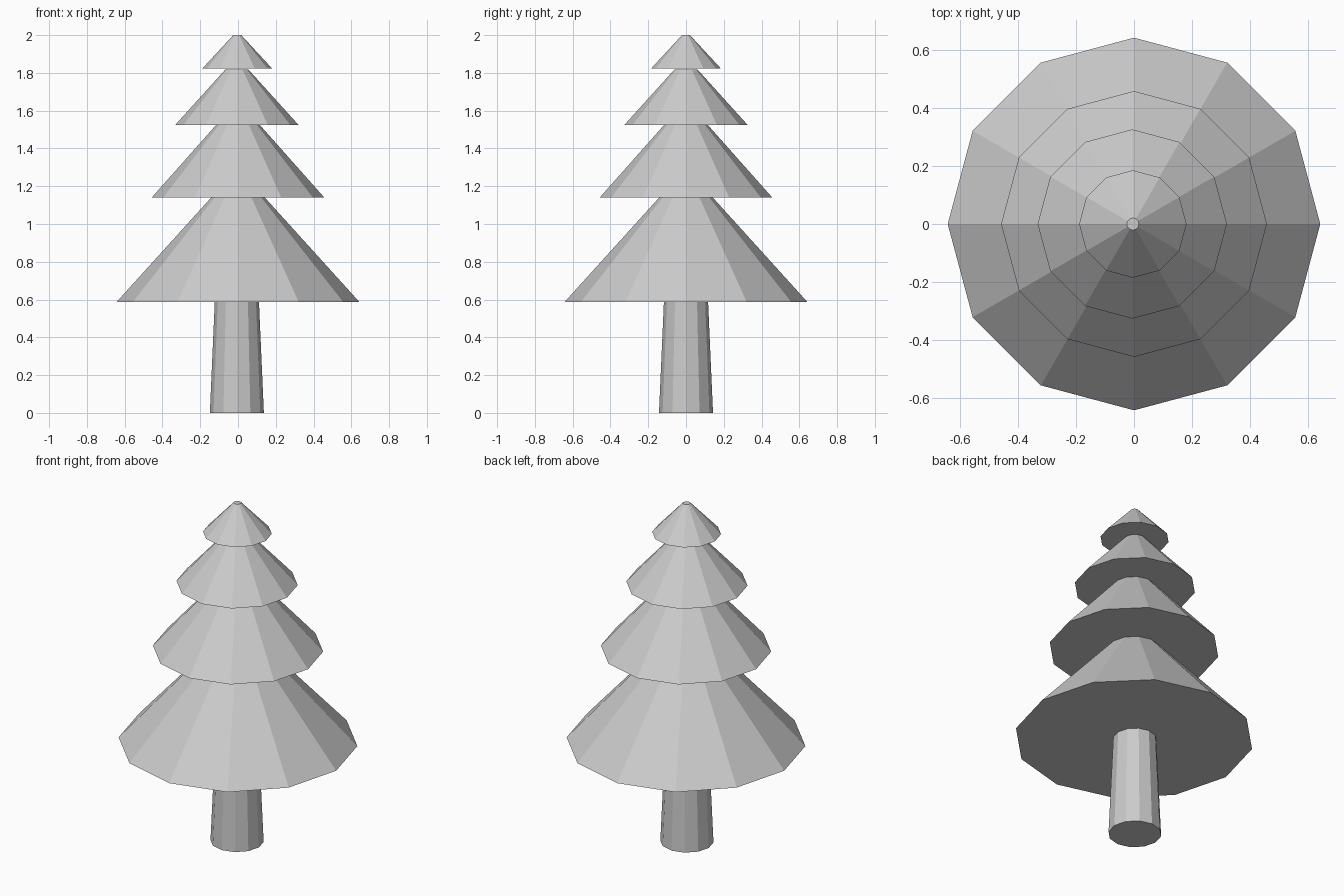
import bpy, bmesh
from mathutils import Matrix

if "Cube" in bpy.data.objects:
    bpy.data.objects.remove(bpy.data.objects["Cube"])

SIDES = 12


def frustum(name, x, z0, z1, r0, r1):
    """Flat-shaded tapered cylinder with a corner on each axis."""
    bm = bmesh.new()
    bmesh.ops.create_cone(bm, cap_ends=True, segments=SIDES,
                          radius1=r0, radius2=r1, depth=z1 - z0,
                          matrix=Matrix.Translation((x, 0, (z0 + z1) / 2)))
    mesh = bpy.data.meshes.new(name)
    bm.to_mesh(mesh)
    bm.free()
    obj = bpy.data.objects.new(name, mesh)
    bpy.context.collection.objects.link(obj)
    return obj


# Trunk
frustum("trunk", -0.006, 0.0, 0.588, 0.143, 0.117)

# Foliage tiers, bottom to top: x, base z, top z, base radius, top radius
tiers = [
    (0.0, 0.588, 1.139, 0.642, 0.143),
    (0.0, 1.139, 1.525, 0.458, 0.115),
    (-0.006, 1.525, 1.819, 0.326, 0.060),
    (-0.004, 1.823, 2.0, 0.185, 0.021),
]
for i, tier in enumerate(tiers, 1):
    frustum(f"foliage_tier_{i}", *tier)
